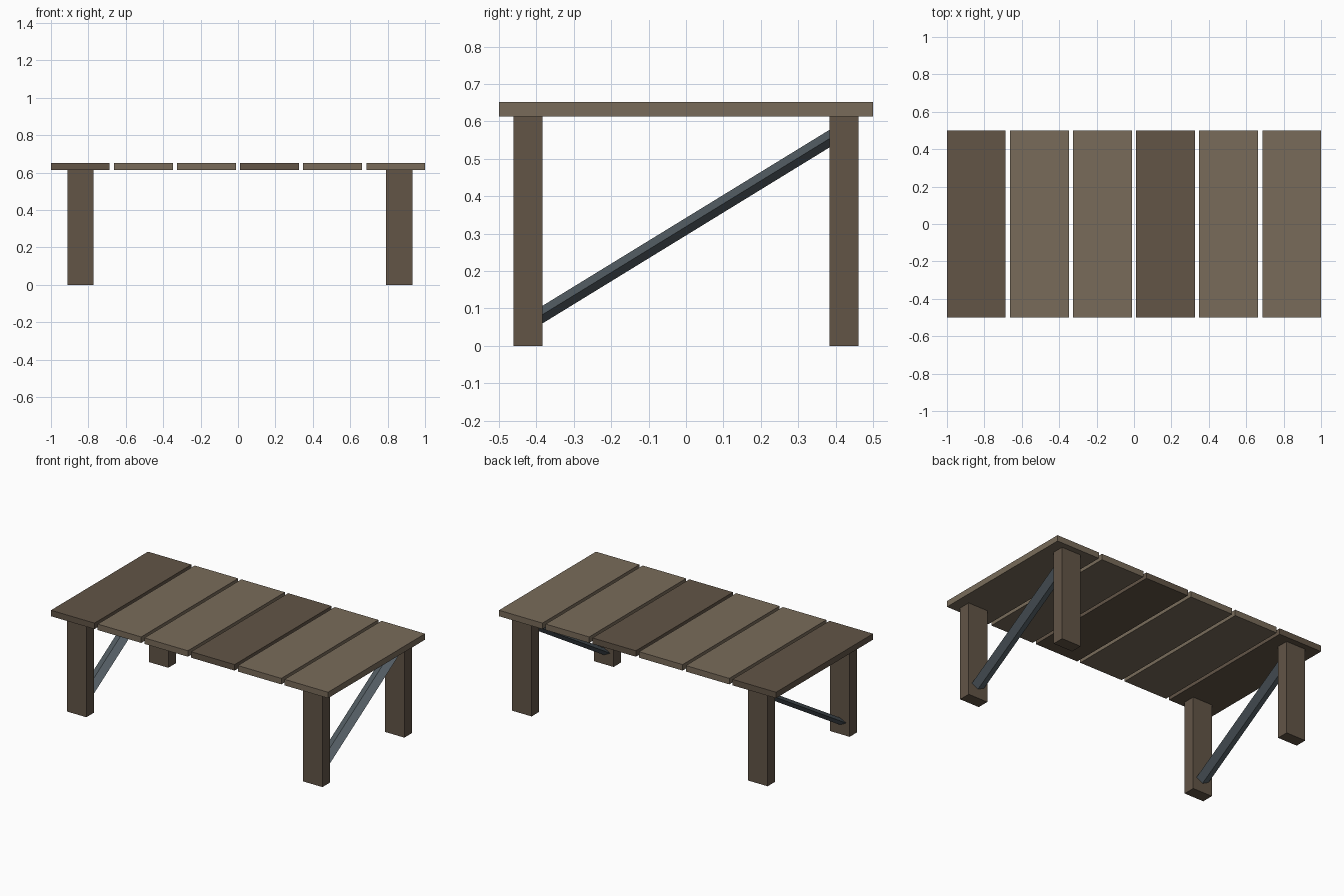
import bpy
from mathutils import Vector

if "Cube" in bpy.data.objects:
    bpy.data.objects.remove(bpy.data.objects["Cube"])


def material(name, rgb):
    m = bpy.data.materials.new(name)
    m.diffuse_color = (*rgb, 1)
    m.use_nodes = True
    m.node_tree.nodes["Principled BSDF"].inputs["Base Color"].default_value = m.diffuse_color
    return m


LIGHT = material("light_wood", (0.19, 0.148, 0.102))
DARK = material("dark_wood", (0.122, 0.09, 0.062))
STEEL = material("steel", (0.085, 0.107, 0.123))


def add_mesh(name, verts, faces, mat):
    me = bpy.data.meshes.new(name)
    me.from_pydata(verts, [], faces)
    me.materials.append(mat)
    ob = bpy.data.objects.new(name, me)
    bpy.context.collection.objects.link(ob)
    return ob


def prism(name, ring, start, end, mat):
    """Extrude a four-point ring of offsets from start to end."""
    verts = [Vector(c) + Vector(p) for c in (start, end) for p in ring]
    faces = [(3, 2, 1, 0), (4, 5, 6, 7)]
    faces += [(i, (i + 1) % 4, (i + 1) % 4 + 4, i + 4) for i in range(4)]
    return add_mesh(name, verts, faces, mat)


def box(name, x, y, z0, z1, sx, sy, mat):
    a, b = sx / 2, sy / 2
    ring = [(-a, -b, 0), (a, -b, 0), (a, b, 0), (-a, b, 0)]
    return prism(name, ring, (x, y, z0), (x, y, z1), mat)


TOP, BOTTOM = 0.652, 0.613

# Table top: six planks with narrow gaps, every third one darker
WIDTH = 0.314
PITCH = (2 - WIDTH) / 5
for i in range(6):
    box(f"plank_{i + 1}", -1 + WIDTH / 2 + i * PITCH, 0, BOTTOM, TOP,
        WIDTH, 1.0, DARK if i % 3 == 0 else LIGHT)

# A pair of legs and a flattened diamond-section brace at each end
for side, x in (("left", -0.842), ("right", 0.862)):
    for end, y in (("front", -0.4225), ("back", 0.4225)):
        box(f"{end}_{side}_leg", x, y, 0, BOTTOM, 0.141, 0.077, DARK)
    diamond = [(0.046, 0, 0), (0, -0.0105, 0.0171),
               (-0.046, 0, 0), (0, 0.0105, -0.0171)]
    # wound so that the faces point outwards along +y
    prism(f"{side}_brace", diamond, (x, -0.42, 0.061), (x, 0.42, 0.576), STEEL)

# Make every face point outwards
import bmesh
for ob in bpy.context.collection.objects:
    bm = bmesh.new()
    bm.from_mesh(ob.data)
    bmesh.ops.recalc_face_normals(bm, faces=bm.faces)
    bm.to_mesh(ob.data)
    bm.free()
